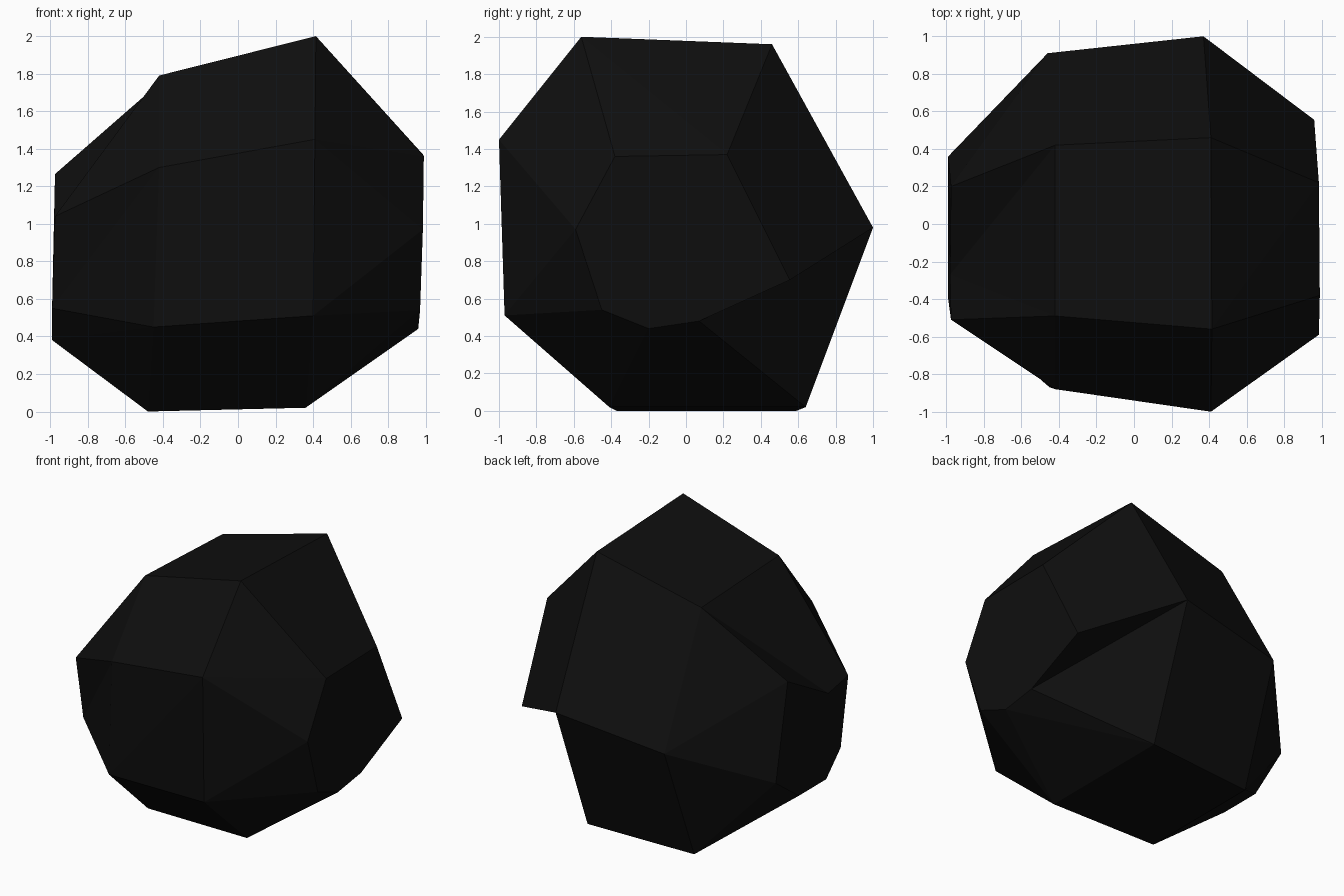
import bpy, bmesh

if "Cube" in bpy.data.objects:
    bpy.data.objects.remove(bpy.data.objects["Cube"])

# Charcoal rock: four seven-sided rings along x, skinned with flat triangles.
# Each ring runs top-front, down the front, under, and up the back.
RINGS = [
    [(-.98, -.27, 1.0), (-.975, -.51, 1.04), (-.99, -.40, .55), (-.99, -.23, .38),
     (-.99, .09, .38), (-.99, .36, .575), (-.975, .20, 1.265)],
    [(-.42, -.49, 1.79), (-.42, -.88, 1.30), (-.45, -.87, .45), (-.48, -.37, 0),
     (-.48, .59, 0), (-.46, .91, .86), (-.42, .42, 1.75)],
    [(.415, -.56, 2.0), (.41, -1.0, 1.45), (.40, -.97, .51), (.36, -.41, .02),
     (.36, .64, .02), (.37, 1.0, .98), (.41, .46, 1.96)],
    [(.99, -.38, 1.36), (.985, -.59, .97), (.97, -.45, .54), (.96, -.20, .44),
     (.96, .07, .48), (.96, .555, .70), (.985, .22, 1.37)],
]

bm = bmesh.new()
rings = [[bm.verts.new(p) for p in ring] for ring in RINGS]

# Side bands
for r, s in zip(rings, rings[1:]):
    for k in range(7):
        n = (k + 1) % 7
        bm.faces.new((r[k], r[n], s[k]))
        bm.faces.new((r[n], s[n], s[k]))

# End caps
bm.faces.new(rings[0][::-1])
bm.faces.new(rings[-1])
bmesh.ops.recalc_face_normals(bm, faces=bm.faces[:])

mesh = bpy.data.meshes.new("rock")
bm.to_mesh(mesh)
bm.free()
rock = bpy.data.objects.new("rock", mesh)
bpy.context.collection.objects.link(rock)

mat = bpy.data.materials.new("charcoal black")
mat.diffuse_color = (0.0045, 0.0045, 0.0045, 1)
mat.use_nodes = True
mat.node_tree.nodes["Principled BSDF"].inputs["Base Color"].default_value = mat.diffuse_color
mesh.materials.append(mat)
